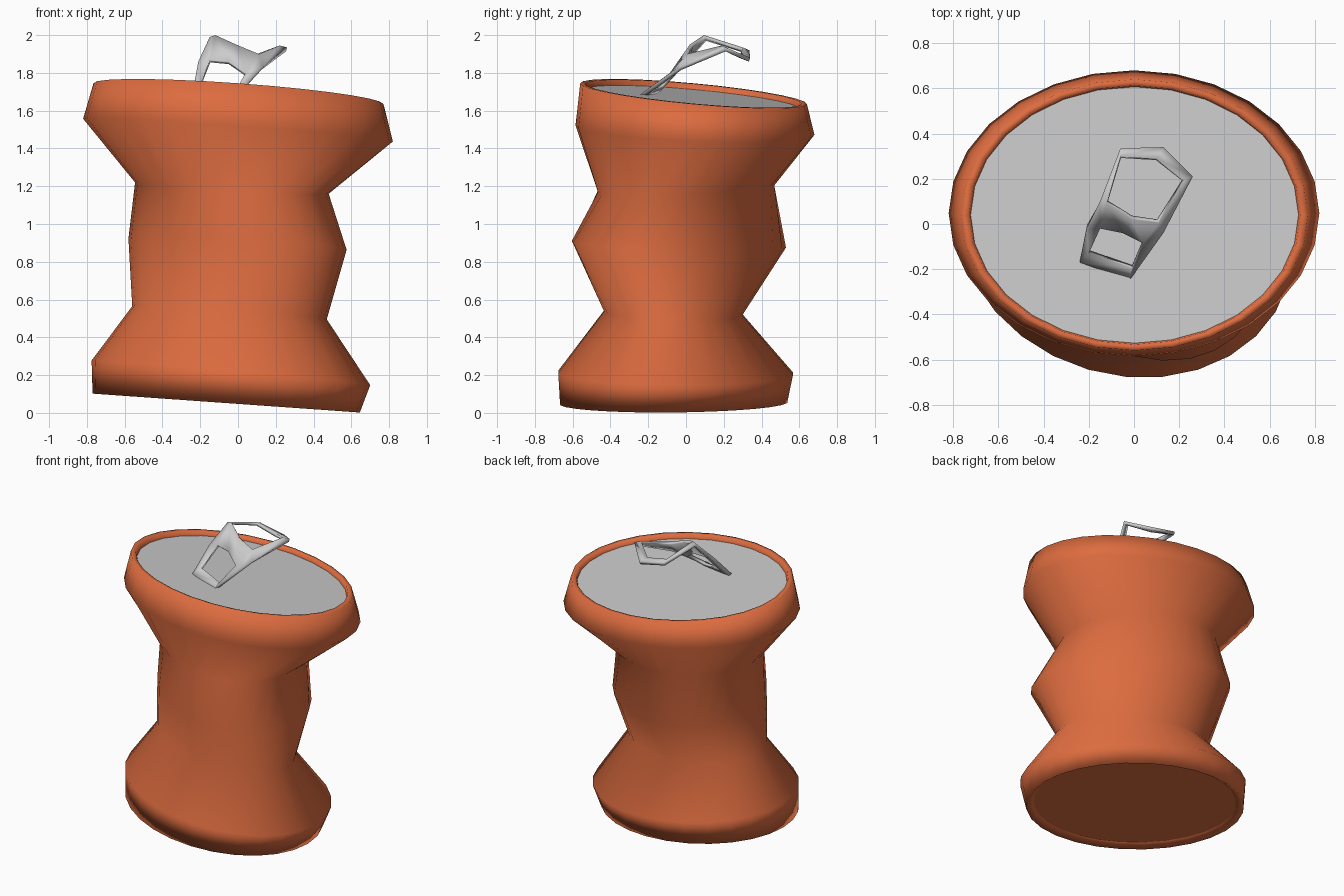
import bpy, bmesh, math

if "Cube" in bpy.data.objects:
    bpy.data.objects.remove(bpy.data.objects["Cube"])

SEG = 28
orange = bpy.data.materials.new("orange_paint")
orange.diffuse_color = (0.72, 0.15, 0.05, 1)
orange.use_nodes = True
orange.node_tree.nodes["Principled BSDF"].inputs["Base Color"].default_value = orange.diffuse_color


def ring(xmin, xmax, ymin, ymax, zc, zx, zy, skew=0.0, scale=1.0, drop=0.0):
    """Tilted, skewed ellipse fitted to its extents."""
    rx, ry = (xmax - xmin) / 2, (ymax - ymin) / 2
    shear = skew / rx
    rs = math.sqrt(ry * ry - shear * shear)
    pts = []
    for i in range(SEG):
        t = 2 * math.pi * i / SEG
        c, s = math.cos(t) * scale, math.sin(t) * scale
        pts.append(((xmin + xmax) / 2 + rx * c,
                    (ymin + ymax) / 2 + shear * c + rs * s,
                    zc + zx * c + zy * s - drop))
    return pts


def add_object(name, bm, mat=None, smooth=True):
    bmesh.ops.recalc_face_normals(bm, faces=bm.faces)
    me = bpy.data.meshes.new(name)
    bm.to_mesh(me)
    bm.free()
    for p in me.polygons:
        p.use_smooth = smooth
    ob = bpy.data.objects.new(name, me)
    bpy.context.collection.objects.link(ob)
    if mat:
        me.materials.append(mat)
    return ob


def loft(name, rings, mat):
    bm = bmesh.new()
    loops = [[bm.verts.new(p) for p in r] for r in rings]
    for a, b in zip(loops, loops[1:]):
        for i in range(SEG):
            j = (i + 1) % SEG
            bm.faces.new((a[i], a[j], b[j], b[i]))
    return add_object(name, bm, mat)


def disc(name, pts, mat=None):
    bm = bmesh.new()
    f = bm.faces.new([bm.verts.new(p) for p in pts])
    ob = add_object(name, bm, mat, False)
    return ob


# Crushed body: xmin, xmax, ymin, ymax, centre z, tilt along x, tilt along y, skew
base = (-0.77, 0.645, -0.67, 0.54, 0.052, -0.05, 0.0, -0.05)
rim = (-0.765, 0.77, -0.56, 0.64, 1.69, -0.055, -0.055, 0.0)
body = [
    base,
    (-0.775, 0.70, -0.68, 0.57, 0.212, -0.065, -0.012, -0.052),
    (-0.56, 0.47, -0.435, 0.30, 0.53, -0.035, -0.015, -0.025),
    (-0.58, 0.575, -0.605, 0.53, 0.893, -0.03, -0.025, -0.088),
    (-0.545, 0.48, -0.47, 0.47, 1.19, -0.03, 0.015, -0.022),
    (-0.82, 0.82, -0.585, 0.68, 1.497, -0.06, -0.025, 0.0),
    rim,
]
base_in = ring(*base, scale=0.93, drop=-0.03)
lid_edge = ring(*rim, scale=0.945, drop=0.03)
loft("can_body", [base_in] + [ring(*b) for b in body]
     + [ring(*rim, scale=0.955), lid_edge], orange)

# Recessed end panels
disc("can_lid", lid_edge)
bottom = disc("can_bottom", base_in, orange)
bottom.data.flip_normals() if bottom.data.polygons[0].normal.z > 0 else None

# Bent pull tab: outer outline, lower hole, upper hole
verts = [
    (-.24, -.17, 1.70), (-.02, -.25, 1.68), (.13, -.04, 1.83), (.26, .21, 1.935),
    (.13, .34, 1.88), (-.06, .335, 1.92), (-.15, .1, 1.99), (-.21, -.02, 1.86),
    (-.20, -.13, 1.74), (-.01, -.195, 1.71), (.04, -.085, 1.80),
    (-.05, -.04, 1.86), (-.15, -.02, 1.87),
    (-.12, .095, 2.0), (-.01, .02, 1.95), (.11, .005, 1.90),
    (.22, .19, 1.945), (.10, .29, 1.90), (-.06, .30, 1.935),
]
faces = [
    (0, 1, 9, 8), (1, 2, 10, 9), (2, 15, 10), (10, 15, 14, 11), (11, 14, 13, 12),
    (12, 13, 6, 7), (7, 0, 8, 12), (2, 3, 16, 15), (3, 4, 17, 16),
    (4, 5, 18, 17), (5, 6, 13, 18),
]
bm = bmesh.new()
vs = [bm.verts.new(v) for v in verts]
for f in faces:
    bm.faces.new([vs[i] for i in f])
tab = add_object("pull_tab", bm)
if sum(p.normal.z for p in tab.data.polygons) < 0:
    tab.data.flip_normals()
mod = tab.modifiers.new("thickness", 'SOLIDIFY')
mod.thickness = 0.022
mod.offset = -1
